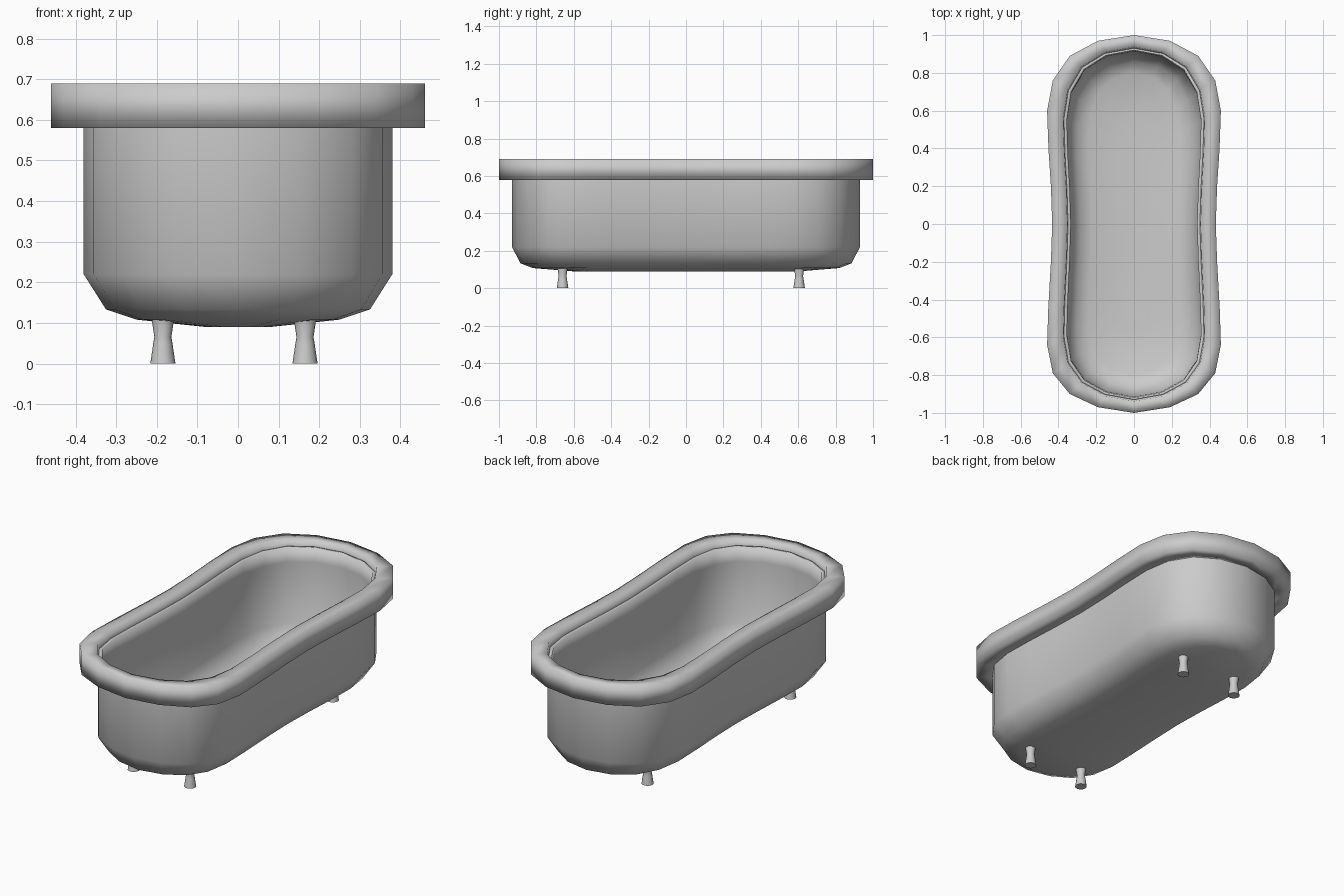
import bpy, bmesh, math

if "Cube" in bpy.data.objects:
    bpy.data.objects.remove(bpy.data.objects["Cube"])

# Right half of the waisted plan outline, back to front
HALF = [(0.19, 0.97), (0.34, 0.89), (0.43, 0.76), (0.46, 0.6), (0.453, 0.4),
        (0.44, 0.2), (0.433, 0.0), (0.44, -0.2), (0.454, -0.45), (0.46, -0.64),
        (0.43, -0.79), (0.34, -0.9), (0.19, -0.97)]
OUTLINE = [(0, 1.0)] + HALF + [(0, -1.0)] + [(-x, y) for x, y in reversed(HALF)]


def loft(name, sections, closed=False):
    """Skin rings of the outline; each section is (x inset, y inset, z)."""
    bm = bmesh.new()
    rings = []
    for dx, dy, z in sections:
        sx, sy = (0.46 - dx) / 0.46, 1 - dy
        rings.append([bm.verts.new((x * sx, y * sy, z)) for x, y in OUTLINE])
    n = len(OUTLINE)
    pairs = list(zip(rings, rings[1:]))
    if closed:
        pairs.append((rings[-1], rings[0]))
    for a, b in pairs:
        for i in range(n):
            j = (i + 1) % n
            bm.faces.new((a[i], a[j], b[j], b[i]))
    if not closed:
        bm.faces.new(rings[0])
        bm.faces.new(rings[-1])
    return finish(name, bm)


def finish(name, bm, angle=None):
    bmesh.ops.recalc_face_normals(bm, faces=bm.faces)
    for f in bm.faces:
        f.smooth = True
    me = bpy.data.meshes.new(name)
    bm.to_mesh(me)
    bm.free()
    ob = bpy.data.objects.new(name, me)
    bpy.context.collection.objects.link(ob)
    if angle:
        bpy.ops.object.select_all(action='DESELECT')
        ob.select_set(True)
        bpy.context.view_layer.objects.active = ob
        bpy.ops.object.shade_smooth_by_angle(angle=math.radians(angle))
    return ob


# Tub shell: outside from the bottom up, then inside back down
loft("tub_shell", [
    (0.38, 0.40, 0.09), (0.21, 0.18, 0.108), (0.135, 0.115, 0.133), (0.08, 0.07, 0.22),
    (0.08, 0.07, 0.58), (0.085, 0.07, 0.66),
    (0.105, 0.08, 0.66), (0.105, 0.085, 0.58), (0.105, 0.095, 0.24),
    (0.155, 0.14, 0.16), (0.22, 0.20, 0.138), (0.38, 0.40, 0.12)])

# Thick rim around the top
loft("rim", [(0, 0, 0.58), (0, 0, 0.69), (0.085, 0.062, 0.69),
             (0.09, 0.07, 0.655), (0.085, 0.072, 0.58)], closed=True)

# Four small turned feet
FOOT = [(0.031, 0), (0.025, 0.04), (0.024, 0.048), (0.021, 0.065), (0.028, 0.112)]


def foot(name, cx, cy, sides=16):
    bm = bmesh.new()
    rings = [[bm.verts.new((cx + r * math.cos(2 * math.pi * i / sides),
                            cy + r * math.sin(2 * math.pi * i / sides), z))
              for i in range(sides)] for r, z in FOOT]
    for a, b in zip(rings, rings[1:]):
        for i in range(sides):
            j = (i + 1) % sides
            bm.faces.new((a[i], a[j], b[j], b[i]))
    bm.faces.new(rings[0])
    bm.faces.new(rings[-1])
    finish(name, bm, 40)


for end, y in (("front", -0.66), ("back", 0.605)):
    for side, x in (("left", -0.185), ("right", 0.165)):
        foot(f"{end}_{side}_foot", x, y)
